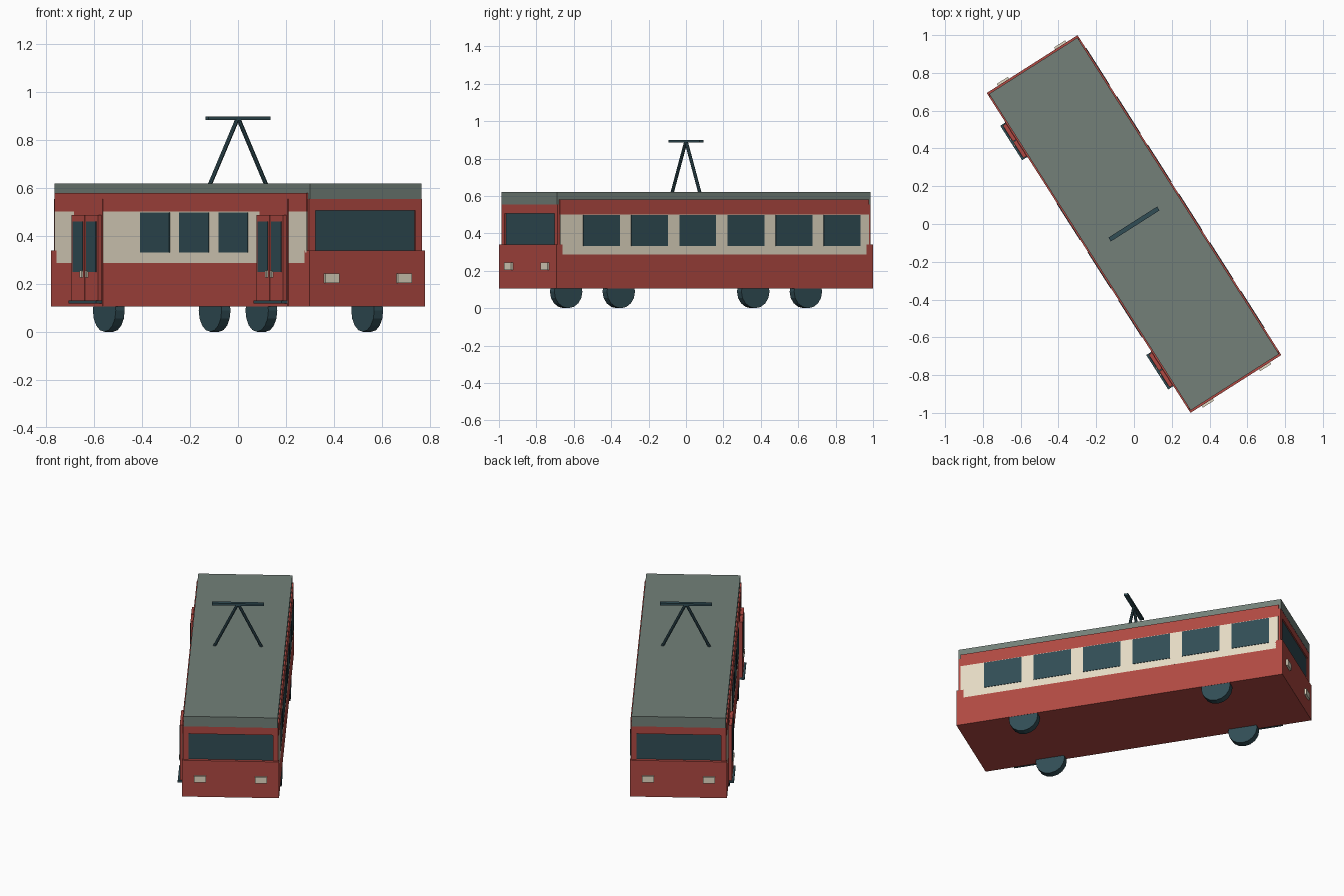
import bpy, bmesh, math
from mathutils import Matrix, Vector

if "Cube" in bpy.data.objects:
    bpy.data.objects.remove(bpy.data.objects["Cube"])

TURN = Matrix.Rotation(math.radians(32.5), 4, 'Z')   # whole tram stands at an angle


def material(name, r, g, b):
    lin = [((c / 255 + 0.055) / 1.055) ** 2.4 for c in (r, g, b)]
    m = bpy.data.materials.new(name)
    m.diffuse_color = (*lin, 1)
    m.use_nodes = True
    m.node_tree.nodes["Principled BSDF"].inputs["Base Color"].default_value = m.diffuse_color
    return m


RED = material("red paint", 176, 73, 66)
CREAM = material("cream paint", 228, 218, 196)
DARK = material("dark glass", 49, 77, 85)
GREY = material("roof grey", 115, 128, 121)


def finish(name, bm, mat):
    bm.transform(TURN)
    me = bpy.data.meshes.new(name)
    bm.to_mesh(me)
    bm.free()
    me.materials.append(mat)
    ob = bpy.data.objects.new(name, me)
    bpy.context.collection.objects.link(ob)
    return ob


def box(name, mat, xs, ys, zs):
    """Box from ranges along tram width, length and height."""
    bm = bmesh.new()
    size = [abs(r[1] - r[0]) for r in (xs, ys, zs)]
    mid = [(r[0] + r[1]) / 2 for r in (xs, ys, zs)]
    bmesh.ops.create_cube(bm, size=1, matrix=Matrix.Translation(mid) @ Matrix.Diagonal((*size, 1)))
    return finish(name, bm, mat)


def rod(name, mat, a, b, r, sides):
    """Cylinder between two points."""
    a, b = Vector(a), Vector(b)
    rot = (b - a).to_track_quat('Z', 'Y').to_matrix().to_4x4()
    bm = bmesh.new()
    bmesh.ops.create_cone(bm, cap_ends=True, segments=sides, radius1=r, radius2=r,
                          depth=(b - a).length, matrix=Matrix.Translation((a + b) / 2) @ rot)
    return finish(name, bm, mat)


W, L = 0.285, 1.004        # half width and half length

# Body bands, bottom to top
box("lower_body", RED, (-W, W), (-0.98, 0.98), (0.105, 0.287))
box("cream_band", CREAM, (-W, W), (-0.965, 0.965), (0.287, 0.502))
box("upper_band", RED, (-W, W), (-0.98, 0.98), (0.502, 0.58))
box("roof", GREY, (-0.277, 0.277), (-0.993, 0.993), (0.555, 0.62))

# Both cab ends
for s, end in ((-1, "front"), (1, "rear")):
    box(end + "_lower_panel", RED, (-W, W), (s * 0.96, s * L), (0.105, 0.34))
    box(end + "_header", RED, (-0.28, 0.28), (s * 0.96, s * 0.992), (0.507, 0.555))
    box(end + "_windscreen", DARK, (-0.26, 0.26), (s * 0.955, s * 0.984), (0.33, 0.515))
    for t in (-1, 1):
        box(end + "_pillar", RED, (t * 0.248, t * 0.28), (s * 0.975, s * 0.992), (0.33, 0.52))
        box(end + "_corner_band", CREAM, (t * 0.24, t * W), (s * 0.96, s * 0.978), (0.33, 0.502))
        box(end + "_headlight", CREAM, (t * 0.18 - 0.035, t * 0.18 + 0.035),
            (s * 0.99, s * (L + 0.012)), (0.204, 0.243))

# Side windows: six on the right, three between the doors on the left
for i in range(6):
    y = -0.718 + 0.305 * i
    box("right_window", DARK, (W - 0.004, W + 0.003), (y - 0.116, y + 0.116), (0.332, 0.499))
    if 1 <= i <= 3:
        box("left_window", DARK, (-W - 0.003, -W + 0.004), (y - 0.114, y + 0.114), (0.332, 0.499))

# Two double doors on the left side
for y, where in ((-0.728, "front"), (0.711, "rear")):
    box(where + "_door_frame", RED, (-W - 0.003, -W + 0.02), (y - 0.11, y + 0.11), (0.108, 0.555))
    box(where + "_step", DARK, (-0.318, -0.28), (y - 0.108, y + 0.108), (0.117, 0.13))
    for s in (-1, 1):
        c = y + s * 0.052
        box(where + "_door_leaf", RED, (-0.306, -0.28), (c - 0.05, c + 0.05), (0.13, 0.488))
        box(where + "_door_glass", DARK, (-0.309, -0.3), (c - 0.038, c + 0.038), (0.25, 0.46))
        h = y + s * 0.02
        box(where + "_door_handle", CREAM, (-0.314, -0.3), (h - 0.006, h + 0.006), (0.226, 0.255))

# Wheels
for x in (-0.262, 0.262):
    for y in (-0.593, 0.593):
        rod("wheel", DARK, (x - 0.022, y, 0.089), (x + 0.022, y, 0.089), 0.089, 16)

# Current collector on the roof
for s in (-1, 1):
    rod("collector_arm", DARK, (s * 0.139, 0, 0.615), (s * 0.003, 0, 0.888), 0.009, 8)
box("collector_bar", DARK, (-0.153, 0.153), (-0.012, 0.012), (0.885, 0.899))
